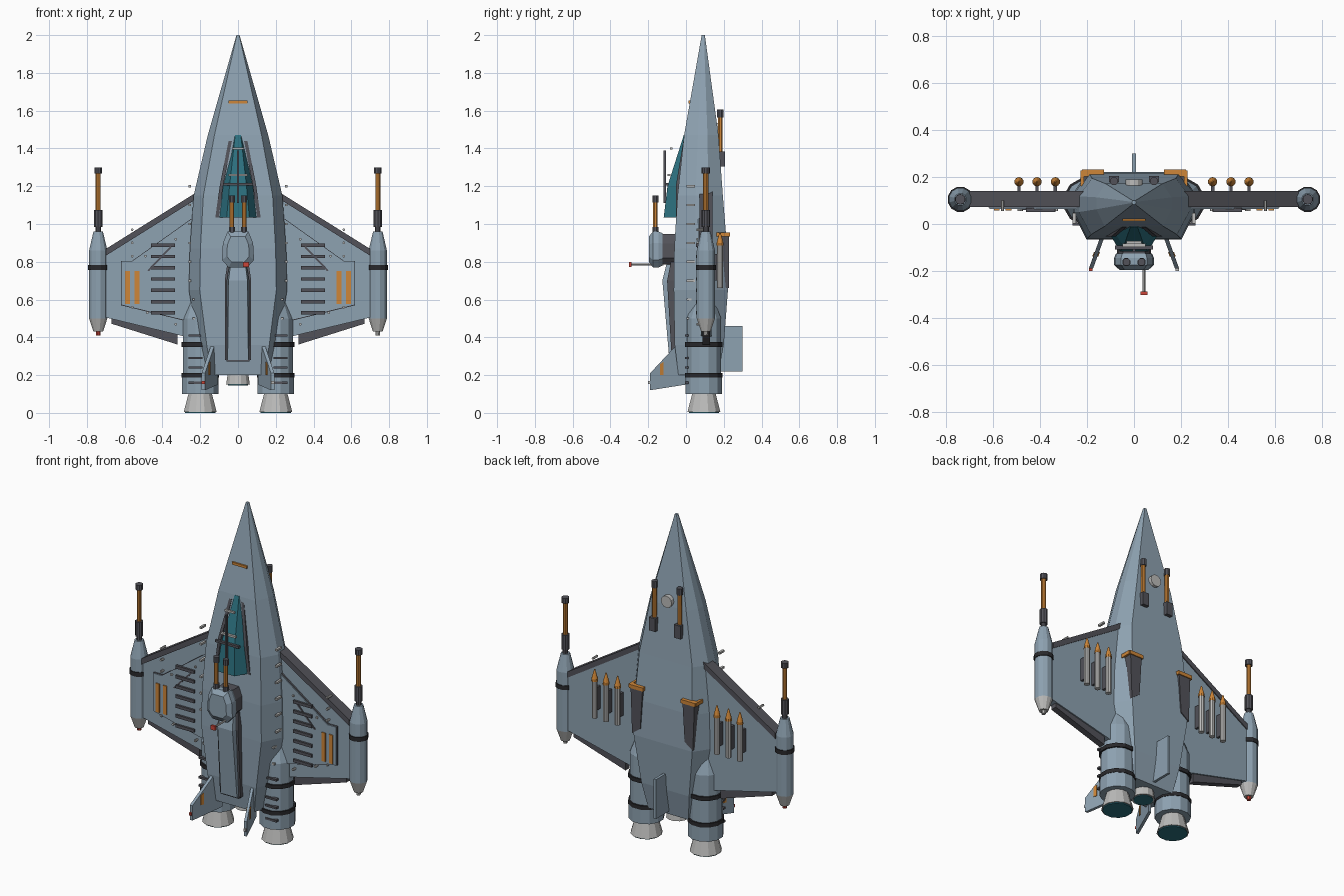
import bpy, bmesh, math
from mathutils import Vector, Matrix

if "Cube" in bpy.data.objects:
    bpy.data.objects.remove(bpy.data.objects["Cube"])


def material(name, r, g, b):
    m = bpy.data.materials.new(name)
    m.use_nodes = True
    m.diffuse_color = (r, g, b, 1)
    m.node_tree.nodes["Principled BSDF"].inputs["Base Color"].default_value = (r, g, b, 1)
    return m


HULL = material("hull blue grey", .27, .36, .44)
DARK = material("dark steel", .085, .085, .1)
BLACK = material("black band", .022, .022, .025)
ORANGE = material("orange", .62, .24, .04)
LIGHT = material("light metal", .5, .5, .49)
TEAL = material("teal glass", .025, .16, .21)
RED = material("red lamp", .6, .06, .04)


def finish(name, bm, mat):
    bmesh.ops.recalc_face_normals(bm, faces=bm.faces)
    me = bpy.data.meshes.new(name)
    bm.to_mesh(me)
    bm.free()
    me.materials.append(mat)
    ob = bpy.data.objects.new(name, me)
    bpy.context.collection.objects.link(ob)
    return ob


def loft(name, rings, mat):
    """Skin a list of equal-length point rings and cap both ends."""
    bm = bmesh.new()
    rows = [[bm.verts.new(p) for p in ring] for ring in rings]
    n = len(rows[0])
    for a, b in zip(rows, rows[1:]):
        for i in range(n):
            j = (i + 1) % n
            bm.faces.new((a[i], a[j], b[j], b[i]))
    bm.faces.new(rows[0])
    bm.faces.new(rows[-1])
    return finish(name, bm, mat)


def plate(name, outline, y0, y1, mat, side=1):
    """Extrude an x-z outline from y0 to y1."""
    return loft(name, [[(side * x, y, z) for x, z in outline] for y in (y0, y1)], mat)


def fin(name, outline, x, thick, mat, lean=0, side=1):
    """Extrude a y-z outline sideways; lean shifts x outward along -y."""
    return loft(name, [[(side * (x + d - lean * y), y, z) for y, z in outline]
                       for d in (-thick / 2, thick / 2)], mat)


def box(name, centre, size, mat):
    bm = bmesh.new()
    bmesh.ops.create_cube(bm, size=1, matrix=Matrix.Translation(centre) @ Matrix.Diagonal((*size, 1)))
    return finish(name, bm, mat)


def tube(name, x, y, profile, mat, sides=12):
    """Turned part on a vertical axis; profile is (radius, z)."""
    turn = [2 * math.pi * (i + .5) / sides for i in range(sides)]
    return loft(name, [[(x + r * math.cos(t), y + r * math.sin(t), z) for t in turn]
                       for r, z in profile], mat)


def rod_y(name, x, z, y0, y1, r, mat, sides=10):
    turn = [2 * math.pi * i / sides for i in range(sides)]
    return loft(name, [[(x + r * math.cos(t), y, z + r * math.sin(t)) for t in turn]
                       for y in (y0, y1)], mat)


# Fuselage: eight-sided sections (z, half width, front y, back y)
def section(z, w, f, b):
    half = [(.78 * w, f), (w, f + .4 * (b - f)), (w, f + .68 * (b - f)), (.76 * w, b)]
    return [(x, y, z) for x, y in half] + [(-x, y, z) for x, y in reversed(half)]


stations = [(2, .008, .083, .1), (1.47, .16, -.01, .172), (1.15, .235, -.045, .195),
            (.87, .255, -.062, .218), (.65, .26, -.065, .222), (.36, .212, -.06, .2),
            (.2, .178, -.04, .17)]
loft("fuselage", [section(*s) for s in stations], HULL)
plate("nose_stripe", [(-.05, 1.638), (.05, 1.638), (.05, 1.653), (-.05, 1.653)], .012, .05, ORANGE)

# Canopy and its frame
canopy = [(1.47, .03, .015, -.012, .03), (1.2, .085, .045, -.098, -.03), (1.035, .11, .06, -.118, -.03)]
loft("canopy", [[(-w, b, z), (-t, f, z), (t, f, z), (w, b, z)] for z, w, t, f, b in canopy], TEAL)
box("canopy_spar", (0, -.112, 1.25), (.012, .012, .28), DARK)
box("canopy_crossbar", (0, -.1, 1.21), (.16, .016, .014), DARK)
box("canopy_mid_bar", (0, -.09, 1.26), (.1, .014, .012), LIGHT)
box("canopy_top_bar", (0, -.078, 1.4), (.065, .012, .012), LIGHT)
for s in (-1, 1):
    loft("canopy_rail", [[(s * (x + dx), y, z) for dx, y in ((-.008, b), (.01, b), (.01, b - .014), (-.008, b - .014))]
                         for z, x, b in ((1.44, .04, .0), (1.2, .087, -.04), (1.035, .11, -.04))], DARK)

# Spine
loft("spine", [[(-w, -.03, z), (-t, y, z), (t, y, z), (w, -.03, z)] for z, w, t, y in
               ((.82, .045, .035, -.095), (.7, .066, .05, -.125), (.28, .062, .055, -.088))], HULL)
for s in (-1, 1):
    loft("spine_edge", [[(s * (x + dx), y, z) for dx, y in ((-.005, -.05), (.007, -.05), (.007, f), (-.005, f))]
                        for z, x, f in ((.8, .048, -.08), (.7, .063, -.1), (.28, .062, -.075))], DARK)
box("spine_end", (0, -.06, .279), (.124, .04, .012), DARK)

# Twin gun turret with sensor mast
turret_shape = [(-.05, .77), (.05, .77), (.085, .81), (.08, .9), (.055, .96), (-.055, .96), (-.08, .9), (-.085, .81)]
plate("turret_base", [(x * .85, .87 + (z - .87) * .85) for x, z in turret_shape], -.14, -.05, DARK)
loft("turret", [[(x * k, y, .87 + (z - .87) * k) for x, z in turret_shape]
                for y, k in ((-.125, .9), (-.145, 1), (-.175, 1), (-.197, .7))], HULL)
for s in (-1, 1):
    tube("turret_barrel", s * .032, -.162, [(.013, .94), (.013, 1.12)], ORANGE, 8)
    tube("turret_muzzle", s * .032, -.162, [(.017, 1.115), (.017, 1.15)], DARK, 8)
    tube("turret_collar", s * .032, -.162, [(.018, .95), (.018, .985)], DARK, 8)
rod_y("sensor_mast", .042, .785, -.29, -.12, .006, LIGHT, 6)
box("sensor_lamp", (.042, -.295, .785), (.03, .014, .026), RED)

# Central exhaust
tube("centre_nozzle", 0, .08, [(.065, .15), (.055, .215)], LIGHT)
tube("centre_glow", 0, .08, [(.055, .146), (.055, .152)], TEAL)

# Back: keel fin and round hatch
fin("keel_fin", [(.15, .46), (.3, .46), (.3, .22), (.15, .22)], 0, .016, HULL)
rod_y("round_hatch", 0, 1.5, .15, .19, .036, LIGHT, 12)

for s in (-1, 1):
    lamp = RED if s < 0 else LIGHT
    # Wing with leading strip, flap, raised panel, louvres and markings
    plate("wing", [(.18, 1.18), (.72, .85), (.72, .51), (.18, .38)], .08, .134, HULL, s)
    plate("wing_leading_edge", [(.2, 1.18), (.7, .868), (.7, .832), (.2, 1.145)], .072, .14, DARK, s)
    plate("wing_flap", [(.67, .51), (.32, .42), (.32, .362), (.67, .472)], .088, .126, DARK, s)
    panel = [(.23, 1.04), (.56, .805), (.62, .805), (.62, .57), (.23, .475)]
    plate("wing_panel_rim", panel, .07, .09, DARK, s)
    plate("wing_panel", [(.42 + (x - .42) * .98, .74 + (z - .74) * .98) for x, z in panel], .064, .09, HULL, s)
    for i in range(7):
        box("louvre", (s * .397, .06, .888 - i * .0598), (.125, .016, .018), DARK)
    for x in (.535, .585):
        box("wing_marking", (s * x, .062, .663), (.025, .008, .175), ORANGE)
    plate("wing_brace", [(.36, .88), (.48, .755), (.472, .75), (.352, .875)], .059, .07, DARK, s)
    for x, z in ((.56, .97), (.56, .9), (.56, .83), (.49, .83), (.56, .56), (.48, .53), (.33, .47), (.33, .92)):
        rod_y("rivet", s * x, z, .055, .1, .007, LIGHT, 6)
    for i in range(8):
        z = .5 + i * .1
        box("hull_clamp", (s * (.255 if z > .6 else .235), .025, z), (.014, .045, .012), LIGHT)

    # Wingtip pod and cannon
    x, y = s * .74, .105
    tube("pod", x, y, [(.05, .5), (.05, .86), (.026, .96)], HULL)
    tube("pod_band", x, y, [(.055, .757), (.055, .783)], BLACK)
    tube("pod_tail", x, y, [(.026, .43), (.05, .5)], LIGHT)
    tube("pod_lamp", x, y, [(.012, .41), (.014, .432)], lamp, 8)
    tube("cannon_root", x, y, [(.016, .95), (.016, 1)], DARK, 10)
    tube("cannon_sleeve", x, y, [(.023, .985), (.023, 1.075)], DARK, 10)
    tube("cannon_barrel", x, y, [(.014, 1.07), (.014, 1.275)], ORANGE, 10)
    tube("cannon_muzzle", x, y, [(.022, 1.268), (.022, 1.3)], DARK, 10)

    # Main engine
    x, y = s * .2, .095
    tube("engine", x, y, [(.094, .1), (.094, .5), (.035, .65)], HULL)
    tube("engine_skirt", x, y, [(.1, .1), (.1, .19)], HULL)
    for z in (.2, .362):
        tube("engine_band", x, y, [(.103, z - .012), (.103, z + .012)], BLACK)
    tube("engine_nozzle", x, y, [(.09, .006), (.064, .102)], LIGHT)
    tube("engine_glow", x, y, [(.083, 0), (.083, .008)], TEAL)
    for z in (.41, .29, .24, .16):
        box("engine_vent", (s * .225, .004, z), (.075, .02, .012), DARK)

    # Canted tail fin with marking and lamp
    fin("tail_fin", [(.0, .4), (-.05, .36), (-.19, .21), (-.19, .12), (0, .15)], .115, .018, HULL, .36, s)
    fin("fin_marking", [(-.12, .2), (-.12, .27), (-.138, .258), (-.138, .2)], .115, .026, ORANGE, .36, s)
    box("fin_lamp", (s * .184, -.194, .16), (.016, .012, .016), lamp)

    # Back guns
    x, y = s * .085, .182
    box("back_gun_mount", (x, .188, 1.345), (.042, .035, .08), DARK)
    tube("back_gun_barrel", x, y, [(.013, 1.36), (.013, 1.58)], ORANGE, 8)
    tube("back_gun_muzzle", x, y, [(.018, 1.565), (.018, 1.605)], DARK, 8)

    # Back scoops with orange lips
    plate("scoop", [(.135, .94), (.215, .94), (.205, .66), (.15, .7)], .17, .227, DARK, s)
    box("scoop_lip", (s * .175, .218, .945), (.095, .03, .022), ORANGE)
    box("scoop_lip_side", (s * .22, .195, .945), (.014, .065, .022), ORANGE)

    # Missiles under the wing
    for x in (.335, .413, .49):
        tube("missile", s * x, .18, [(.017, .66), (.017, .885)], LIGHT, 10)
        tube("missile_tip", s * x, .18, [(.02, .885), (.018, .9), (.003, .955)], ORANGE, 10)
        box("missile_pylon", (s * x, .148, .77), (.014, .05, .14), DARK)
